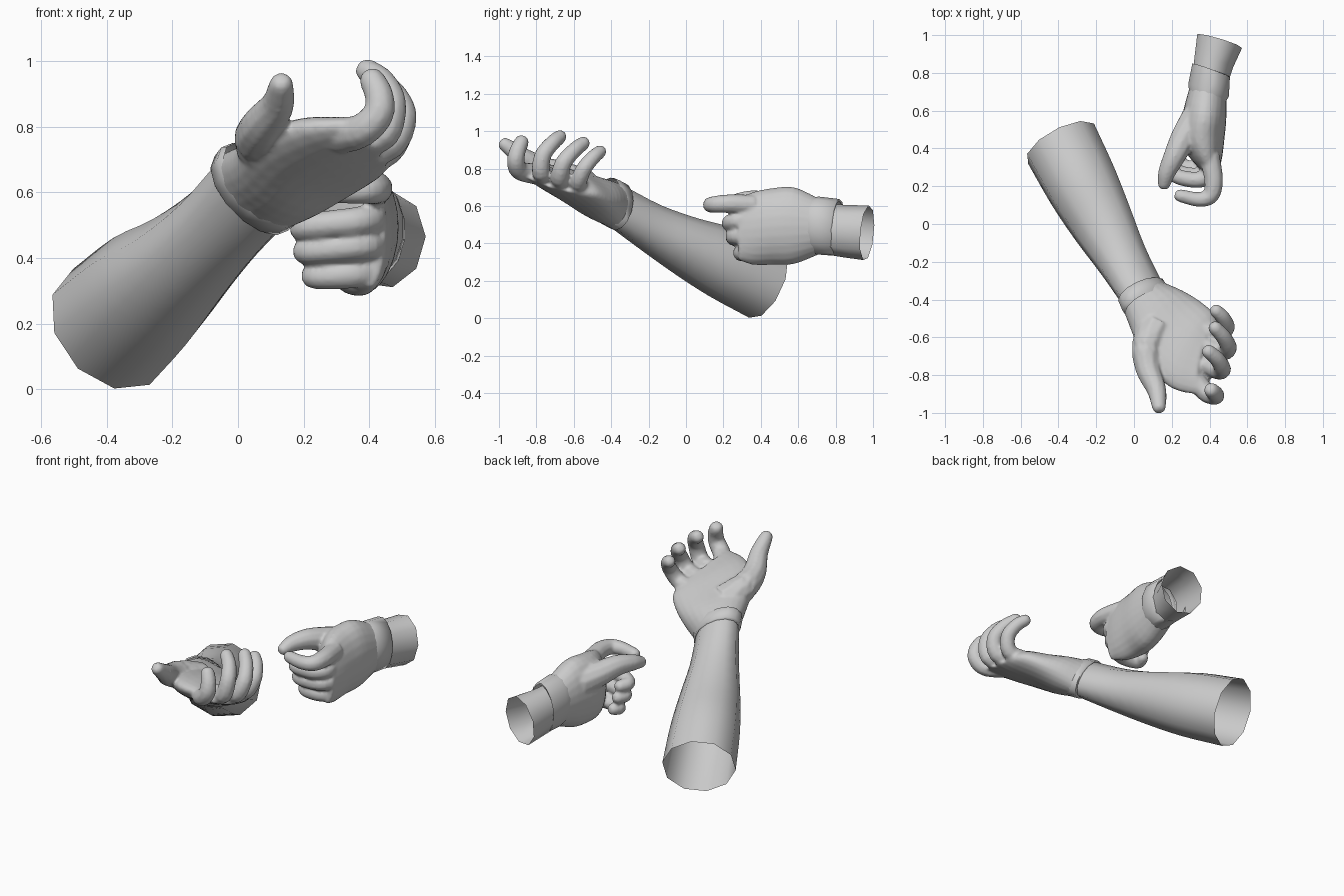
import bpy, bmesh, math
from mathutils import Vector as V

grey = bpy.data.materials.new("light_grey")
grey.diffuse_color = (0.6, 0.6, 0.6, 1)


def loft(bm, sections, n, caps, turn=0.0):
    """Skin elliptical sections given as (centre, half axis u, half axis v)."""
    rings = []
    for c, u, v in sections:
        c, u, v = V(c), V(u), V(v)
        angles = [2 * math.pi * (i + turn) / n for i in range(n)]
        rings.append([bm.verts.new(c + u * math.cos(a) + v * math.sin(a)) for a in angles])
    for a, b in zip(rings, rings[1:]):
        for i in range(n):
            j = (i + 1) % n
            bm.faces.new((a[i], a[j], b[j], b[i]))
    if caps:
        bm.faces.new(rings[0][::-1])
        bm.faces.new(rings[-1])


def spline(pts, steps=4):
    """Smooth curve through the given points."""
    p = [V(q) for q in pts]
    p = [2 * p[0] - p[1]] + p + [2 * p[-1] - p[-2]]
    out = []
    for k in range(1, len(p) - 2):
        a, b, c, d = p[k - 1:k + 3]
        for s in range(steps):
            t = s / steps
            out.append(0.5 * (2 * b + (c - a) * t + (2 * a - 5 * b + 4 * c - d) * t * t
                              + (3 * b - a - 3 * c + d) * t ** 3))
    return out + [p[-2]]


def refine(sections):
    """Smoothly interpolate between loft sections."""
    return list(zip(*(spline(column, 3) for column in zip(*sections))))


def digit(bm, pts, r0, r1, side):
    """Tapered finger with a rounded tip; side is the hinge axis."""
    path = spline(pts)
    m = len(path)
    secs = []
    for i, p in enumerate(path):
        t = (path[min(i + 1, m - 1)] - path[max(i - 1, 0)]).normalized()
        r = r0 + (r1 - r0) * i / (m - 1)
        u = (V(side) - t * t.dot(V(side))).normalized()
        secs.append((p, u * r, t.cross(u) * r))
    p, u, v = secs[-1]
    for d, k in ((0.5, 0.85), (0.85, 0.5)):
        secs.append((p + t * r1 * d, u * k, v * k))
    loft(bm, secs, 10, True)


def finish(name, bm, angle):
    bmesh.ops.recalc_face_normals(bm, faces=bm.faces)
    me = bpy.data.meshes.new(name)
    bm.to_mesh(me)
    bm.free()
    me.materials.append(grey)
    ob = bpy.data.objects.new(name, me)
    bpy.context.collection.objects.link(ob)
    bpy.ops.object.select_all(action='DESELECT')
    ob.select_set(True)
    bpy.context.view_layer.objects.active = ob
    bpy.ops.object.shade_smooth_by_angle(angle=math.radians(angle))
    return ob


def hand(name, palm, digits, side):
    """Palm and digits fused into one soft skin, hollow at the wrist."""
    bm = bmesh.new()
    loft(bm, refine(palm), 24, True)
    for pts, r0, r1 in digits:
        digit(bm, pts, r0, r1, side)
    ob = finish(name, bm, 60)
    rem = ob.modifiers.new("fuse", 'REMESH')
    rem.mode = 'VOXEL'
    rem.voxel_size = 0.009
    rem.use_smooth_shade = True
    sm = ob.modifiers.new("soften", 'SMOOTH')
    sm.factor = 0.5
    sm.iterations = 5
    for mod in ("fuse", "soften"):
        bpy.ops.object.modifier_apply(modifier=mod)
    # Slice off the wrist cap
    c, u, v = (V(q) for q in palm[0])
    n = u.cross(v).normalized()
    if n.dot(V(palm[1][0]) - c) < 0:
        n = -n
    bm = bmesh.new()
    bm.from_mesh(ob.data)
    bmesh.ops.bisect_plane(bm, geom=bm.verts[:] + bm.edges[:] + bm.faces[:],
                           plane_co=c + n * 0.02, plane_no=n, clear_inner=True)
    bm.to_mesh(ob.data)
    bm.free()


def tube(name, sections, n, turn=0.5):
    bm = bmesh.new()
    loft(bm, sections, n, False, turn)
    finish(name, bm, 75)


# Open-palmed arm: forearm, open at the elbow end
tube("open_forearm", refine([
    ((-.386, .425, .19), (.182, .097, -.012), (-.038, .073, .192)),
    ((-.27, .20, .298), (.172, .092, -.006), (-.036, .068, .180)),
    ((-.165, 0, .387), (.150, .080, 0), (-.030, .056, .147)),
    ((-.06, -.19, .487), (.122, .065, -.02), (-.025, .050, .12)),
    ((.045, -.37, .60), (.110, .052, -.045), (-.025, .045, .108))]), 10, 0.25)

# Cuff of the open hand
tube("open_hand_cuff", [
    ((.038, -.355, .594), (.110, .053, -.045), (-.026, .047, .106)),
    ((.040, -.358, .596), (.121, .058, -.053), (-.028, .050, .115)),
    ((.065, -.405, .622), (.124, .062, -.055), (-.03, .048, .116)),
    ((.075, -.42, .63), (.116, .06, -.05), (-.03, .045, .11))], 14)

# Open hand, palm up with curled fingers
hand("open_hand", [
    ((.045, -.37, .60), (.113, .055, -.05), (-.03, .045, .108)),
    ((.125, -.465, .637), (.135, .110, -.04), (-.035, .04, .107)),
    ((.205, -.575, .688), (.147, .165, -.055), (-.04, .03, .088)),
    ((.31, -.67, .733), (.11, .200, -.065), (-.045, .03, .068)),
    ((.395, -.715, .752), (.045, .19, -.06), (-.045, .02, .05))], [
    ([(.36, -.56, .70), (.455, -.575, .725), (.492, -.545, .80), (.47, -.495, .86), (.435, -.46, .89)], .05, .036),
    ([(.38, -.65, .73), (.465, -.675, .75), (.500, -.655, .83), (.475, -.60, .895), (.43, -.55, .935)], .054, .038),
    ([(.37, -.74, .76), (.445, -.775, .78), (.468, -.765, .87), (.44, -.715, .935), (.395, -.675, .97)], .054, .038),
    ([(.31, -.81, .77), (.38, -.89, .79), (.428, -.91, .84), (.43, -.90, .895), (.41, -.88, .94)], .056, .041),
    ([(.12, -.54, .70), (.068, -.65, .755), (.075, -.77, .80), (.12, -.88, .865), (.132, -.967, .928)], .096, .038)],
    (-.15, -.95, .2))

# Pinching arm: short forearm, open at the back
tube("pinching_forearm", [
    ((.45, .968, .455), (.122, -.036, .01), (0, .015, .148)),
    ((.42, .86, .465), (.105, -.03, 0), (0, .012, .142)),
    ((.39, .72, .48), (.09, -.025, 0), (0, 0, .135))], 9, 0)

# Cuff of the pinching hand
tube("pinching_hand_cuff", [
    ((.408, .81, .485), (.096, -.03, 0), (0, .008, .14)),
    ((.408, .81, .485), (.102, -.038, 0), (0, .01, .152)),
    ((.395, .71, .495), (.110, -.035, 0), (0, 0, .155)),
    ((.39, .67, .495), (.10, -.02, 0), (0, 0, .15))], 14)

# Pinching hand, thumb side up
hand("pinching_hand", [
    ((.395, .72, .49), (.095, -.025, 0), (0, 0, .145)),
    ((.375, .58, .495), (.114, -.02, 0), (0, 0, .205)),
    ((.36, .46, .49), (.120, 0, 0), (0, 0, .205)),
    ((.378, .36, .48), (.090, 0, 0), (0, 0, .195)),
    ((.405, .28, .475), (.045, 0, 0), (0, 0, .165))], [
    ([(.40, .36, .605), (.422, .23, .612), (.405, .15, .608), (.34, .13, .605), (.245, .15, .605)], .056, .035),
    ([(.40, .35, .53), (.405, .275, .52), (.35, .235, .51), (.25, .245, .50), (.195, .28, .49), (.215, .33, .485)], .05, .037),
    ([(.40, .35, .45), (.40, .285, .44), (.35, .255, .435), (.26, .265, .425), (.205, .295, .42), (.22, .345, .42)], .05, .037),
    ([(.38, .37, .37), (.385, .32, .355), (.34, .295, .35), (.27, .30, .345), (.23, .32, .345), (.24, .36, .35)], .05, .036),
    ([(.33, .56, .57), (.265, .46, .60), (.215, .36, .625), (.175, .275, .62), (.16, .215, .605)], .084, .036)],
    (0, 0, 1))
